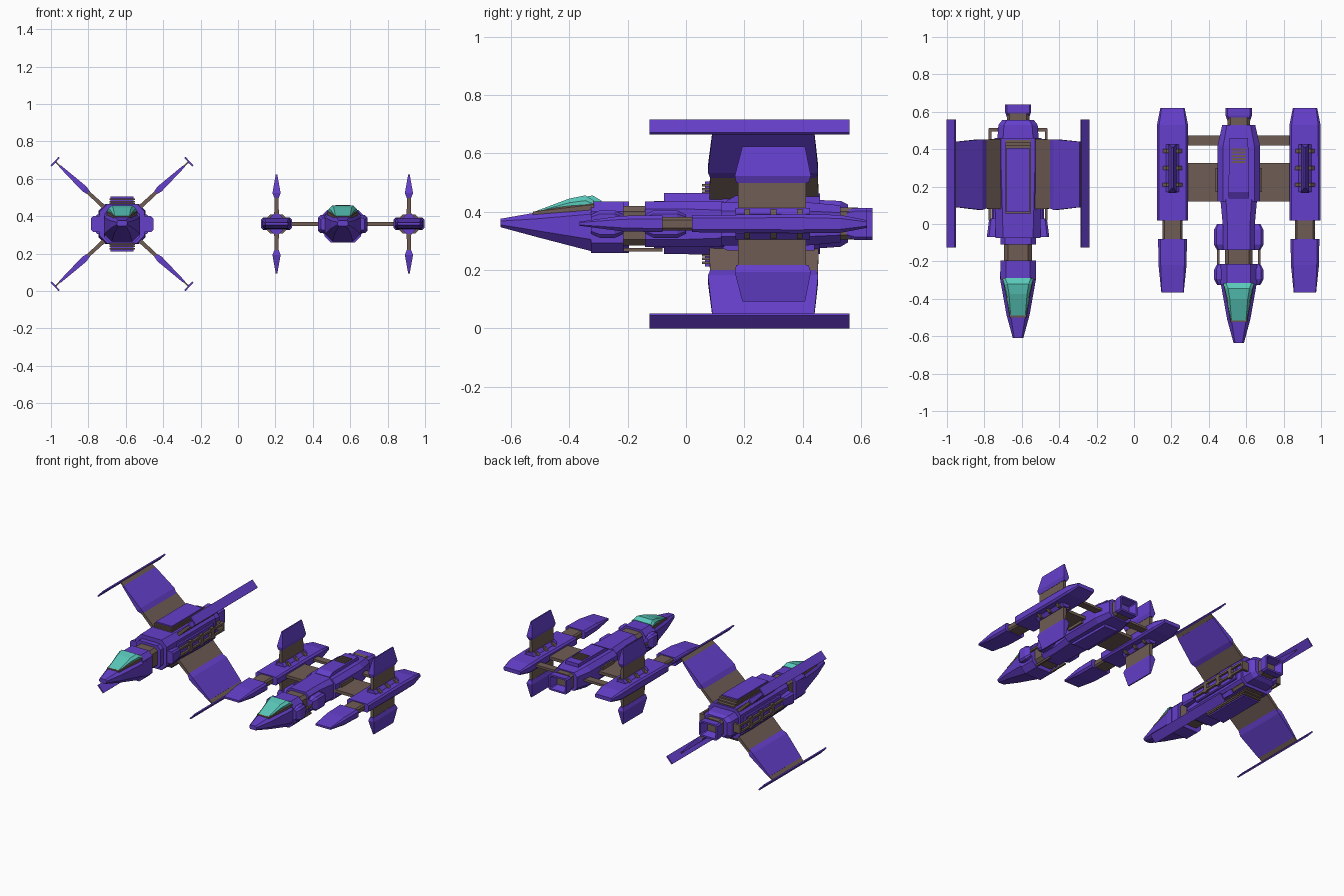
import bpy, bmesh
from math import sin, cos, radians
from mathutils import Matrix


def mat(name, col):
    m = bpy.data.materials.new(name)
    m.diffuse_color = (*col, 1)
    return m


PURPLE = mat("purple_hull", (0.13, 0.05, 0.6))
BROWN = mat("brown_metal", (0.16, 0.107, 0.089))
TEAL = mat("teal_glass", (0.1, 0.58, 0.49))
ZC = 0.358


def loft(name, secs, m, M=Matrix()):
    """Skin chamfered rectangles (s, half_width, low, high, chamfer) along local y."""
    bm = bmesh.new()
    rings = []
    for s, w, lo, hi, c in secs:
        p = [(w - c, lo), (w, lo + c), (w, hi - c), (w - c, hi),
             (c - w, hi), (-w, hi - c), (-w, lo + c), (c - w, lo)]
        rings.append([bm.verts.new((x, s, z)) for x, z in p])
    for a, b in zip(rings, rings[1:]):
        for i in range(8):
            j = (i + 1) % 8
            bm.faces.new((a[i], a[j], b[j], b[i]))
    bm.faces.new(rings[0])
    bm.faces.new(rings[-1])
    bmesh.ops.remove_doubles(bm, verts=bm.verts, dist=1e-5)
    bm.transform(M)
    bmesh.ops.recalc_face_normals(bm, faces=bm.faces)
    me = bpy.data.meshes.new(name)
    bm.to_mesh(me)
    bm.free()
    me.materials.append(m)
    ob = bpy.data.objects.new(name, me)
    bpy.context.collection.objects.link(ob)
    return ob


def at(x, z=0.0):
    return Matrix.Translation((x, 0, z))


def box(name, x, hw, y0, y1, z0, z1, m, c=0.0):
    return loft(name, [(y0, hw, z0, z1, c), (y1, hw, z0, z1, c)], m, at(x))


def radial(x, deg):
    """Local y points outwards at an angle in the xz plane, local z along world y."""
    a = radians(deg)
    return Matrix(((-sin(a), cos(a), 0, x), (0, 0, 1, 0),
                   (cos(a), sin(a), 0, ZC), (0, 0, 0, 1)))


def cockpit(name, x, dy):
    # nose wedge, canopy glass and brown sill
    loft(name + "_nose", [(-0.635 + dy, 0.028, 0.347, 0.376, 0.008),
                          (-0.51 + dy, 0.062, 0.313, 0.398, 0.022),
                          (-0.325 + dy, 0.095, 0.265, 0.432, 0.04),
                          (-0.28 + dy, 0.097, 0.258, 0.435, 0.035)], PURPLE, at(x))
    loft(name + "_canopy_sill", [(-0.525 + dy, 0.044, 0.37, 0.40, 0),
                                 (-0.315 + dy, 0.083, 0.39, 0.437, 0.012)], BROWN, at(x))
    loft(name + "_canopy", [(-0.515 + dy, 0.042, 0.38, 0.402, 0.003),
                            (-0.40 + dy, 0.062, 0.39, 0.445, 0.014),
                            (-0.345 + dy, 0.075, 0.40, 0.456, 0.018),
                            (-0.315 + dy, 0.08, 0.40, 0.438, 0.012)], TEAL, at(x))


def engine(name, x, y):
    box(name + "_engine_neck", x, 0.06, y - 0.06, y + 0.04, 0.305, 0.415, BROWN, 0.015)
    loft(name + "_engine_nozzle", [(y + 0.02, 0.06, 0.312, 0.405, 0.01),
                                   (y + 0.05, 0.07, 0.303, 0.413, 0.01),
                                   (y + 0.09, 0.07, 0.303, 0.413, 0.01),
                                   (y + 0.09, 0.058, 0.315, 0.401, 0.006),
                                   (y + 0.04, 0.04, 0.33, 0.386, 0.004)], PURPLE, at(x))


# ---------------- Ship with four diagonal wings ----------------
A = -0.62
cockpit("cross_ship", A, 0.025)
box("cross_ship_collar", A, 0.095, -0.30, -0.195, 0.258, 0.435, PURPLE, 0.03)
box("cross_ship_neck", A, 0.074, -0.20, -0.10, 0.285, 0.42, BROWN, 0.02)
box("cross_ship_shoulder", A, 0.095, -0.11, -0.06, 0.275, 0.437, PURPLE, 0.025)
loft("cross_ship_body", [(-0.075, 0.12, 0.255, 0.465, 0.04),
                         (0.30, 0.125, 0.252, 0.465, 0.035),
                         (0.46, 0.125, 0.255, 0.463, 0.035)], PURPLE, at(A))
loft("cross_ship_tail", [(0.46, 0.11, 0.275, 0.44, 0.03),
                         (0.53, 0.105, 0.28, 0.437, 0.03),
                         (0.555, 0.085, 0.295, 0.425, 0.025)], PURPLE, at(A))
engine("cross_ship", A, 0.55)
# stacked grille blocks above and below
for tag, z, d in (("top", 0.46, 1), ("bottom", 0.256, -1)):
    for i in range(3):
        za, zb = z + d * i * 0.013, z + d * (i * 0.013 + 0.009)
        box(f"cross_ship_{tag}_grille_{i}", A, 0.068, 0.055, 0.45 - i * 0.015,
            min(za, zb), max(za, zb), BROWN)
    za, zb = z - d * 0.01, z + d * 0.044
    box(f"cross_ship_{tag}_panel", A, 0.062, 0.065, 0.405, min(za, zb), max(za, zb), PURPLE)
for s in (-1, 1):
    # side intakes, rails and stepped plates
    loft("cross_ship_side_intake", [(-0.07, 0.035, 0.315, 0.40, 0.012),
                                    (0.03, 0.022, 0.325, 0.39, 0.01)], PURPLE, at(A + s * 0.132))
    box("cross_ship_side_plate", A + s * 0.12, 0.018, 0.03, 0.42, 0.305, 0.41, PURPLE, 0.006)
    for z in (0.335, 0.381):
        box("cross_ship_side_rail", A + s * 0.15, 0.007, 0.02, 0.51, z - 0.007, z + 0.007, BROWN)
    box("cross_ship_rail_end", A + s * 0.128, 0.028, 0.495, 0.512, 0.328, 0.388, BROWN)
    for y in (0.13, 0.25, 0.37):
        box("cross_ship_rail_clip", A + s * 0.145, 0.012, y, y + 0.03, 0.32, 0.396, BROWN)
# wings, each with a brown root, tapered blade and long end plate
for q in (43, 137, 223, 317):
    R = radial(A, q)
    loft("wing_root", [(0.10, 0.012, 0.08, 0.455, 0), (0.255, 0.009, 0.082, 0.452, 0)], BROWN, R)
    loft("wing_blade", [(0.235, 0.008, 0.085, 0.445, 0), (0.275, 0.017, 0.075, 0.453, 0),
                        (0.455, 0.006, 0.09, 0.44, 0)], PURPLE, R)
    loft("wing_tip_rib", [(0.452, 0.004, 0.09, 0.44, 0), (0.485, 0.004, 0.095, 0.435, 0)], BROWN, R)
    loft("wing_end_plate", [(0.484, 0.031, -0.125, 0.56, 0),
                            (0.493, 0.031, -0.125, 0.56, 0)], PURPLE, R)

# ---------------- Ship with twin side pods ----------------
B = 0.56
cockpit("twin_ship", B, 0.0)
box("twin_ship_collar", B, 0.097, -0.325, -0.215, 0.258, 0.435, PURPLE, 0.035)
box("twin_ship_neck", B, 0.074, -0.22, -0.13, 0.285, 0.42, BROWN, 0.02)
loft("twin_ship_forward_body", [(-0.14, 0.085, 0.28, 0.435, 0.025),
                                (-0.01, 0.085, 0.28, 0.435, 0.025),
                                (0.13, 0.098, 0.28, 0.435, 0.03)], PURPLE, at(B))
loft("twin_ship_body", [(0.12, 0.113, 0.285, 0.432, 0.03), (0.42, 0.113, 0.285, 0.432, 0.03),
                        (0.53, 0.088, 0.295, 0.422, 0.025)], PURPLE, at(B))
engine("twin_ship", B, 0.53)
# spine, vents and belly block
loft("twin_ship_spine", [(0.135, 0.055, 0.40, 0.435, 0), (0.17, 0.055, 0.40, 0.455, 0),
                         (0.46, 0.05, 0.40, 0.452, 0)], PURPLE, at(B))
loft("twin_ship_belly", [(0.10, 0.055, 0.29, 0.31, 0), (0.14, 0.055, 0.268, 0.31, 0),
                         (0.44, 0.05, 0.268, 0.31, 0)], PURPLE, at(B))
for i in range(5):
    box(f"twin_ship_vent_{i}", B, 0.04, 0.325 + i * 0.017, 0.336 + i * 0.017, 0.44, 0.459, BROWN)

for s in (-1, 1):
    # cheek blocks joined by rods
    for y0, y1 in ((-0.325, -0.215), (-0.14, 0.0)):
        loft("twin_ship_cheek", [(y0, 0.018, 0.325, 0.39, 0.008), (y0 + 0.03, 0.034, 0.31, 0.405, 0.012),
                                 (y1 - 0.03, 0.034, 0.31, 0.405, 0.012),
                                 (y1, 0.018, 0.325, 0.39, 0.008)], PURPLE, at(B + s * 0.098))
    box("twin_ship_neck_rod", B + s * 0.11, 0.006, -0.28, -0.08, 0.35, 0.362, BROWN)
    box("twin_ship_lower_rod", B + s * 0.06, 0.006, -0.23, -0.08, 0.264, 0.276, BROWN)
    box("twin_ship_body_rail", B + s * 0.112, 0.012, 0.17, 0.30, 0.33, 0.388, BROWN)
    # struts to the pods
    box("pod_strut_wide", B + s * 0.21, 0.14, 0.12, 0.325, 0.348, 0.368, BROWN)
    box("pod_strut_narrow", B + s * 0.21, 0.14, 0.42, 0.472, 0.35, 0.366, BROWN)
    P = B + s * 0.354
    # pod hull: front, neck and rear
    loft("pod_front", [(-0.365, 0.06, 0.352, 0.366, 0.003), (-0.22, 0.075, 0.333, 0.386, 0.012),
                       (-0.08, 0.077, 0.330, 0.388, 0.012)], PURPLE, at(P))
    box("pod_neck", P, 0.053, -0.09, 0.03, 0.335, 0.382, BROWN, 0.01)
    loft("pod_rear", [(0.02, 0.083, 0.330, 0.388, 0.01), (0.38, 0.083, 0.326, 0.392, 0.012),
                      (0.53, 0.083, 0.328, 0.389, 0.012),
                      (0.62, 0.065, 0.345, 0.371, 0.006)], PURPLE, at(P))
    # clamps around the fin mounts
    box("pod_fin_mount", P, 0.035, 0.17, 0.425, 0.305, 0.412, PURPLE, 0.02)
    for y in (0.21, 0.30, 0.39):
        box("pod_clamp", P, 0.058, y - 0.01, y + 0.01, 0.307, 0.41, BROWN, 0.025)
    # upper and lower fins
    for q in (90, -90):
        R = radial(P, q)
        loft("fin_post", [(0.03, 0.013, 0.178, 0.412, 0), (0.155, 0.01, 0.178, 0.412, 0)], BROWN, R)
        loft("fin_blade", [(0.14, 0.012, 0.172, 0.42, 0), (0.165, 0.022, 0.167, 0.428, 0),
                           (0.265, 0.004, 0.193, 0.408, 0)], PURPLE, R)
